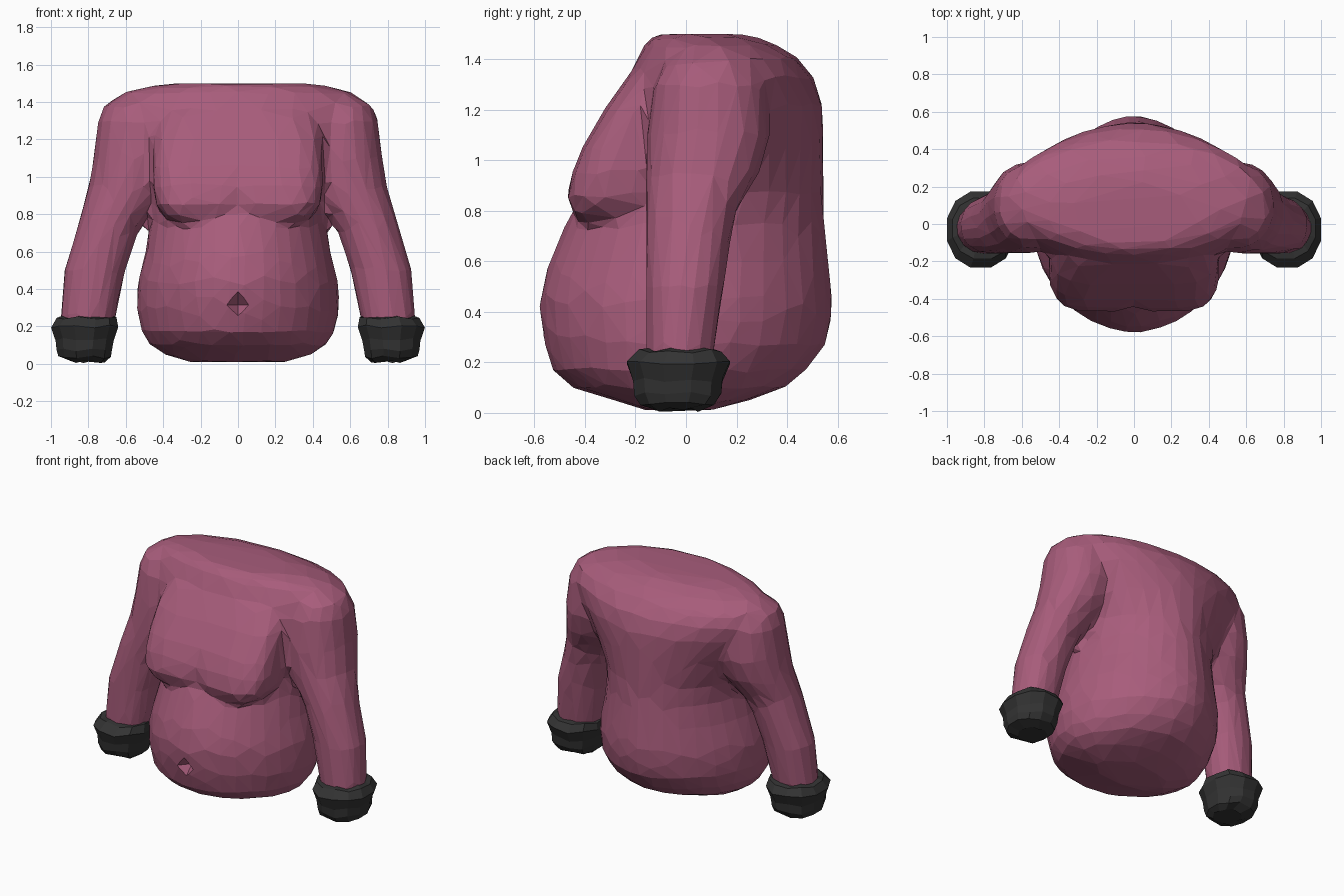
import bpy, bmesh, math
from mathutils import Matrix

cube = bpy.data.objects.get("Cube")
if cube:
    bpy.data.objects.remove(cube, do_unlink=True)


def material(name, rgb):
    m = bpy.data.materials.new(name)
    m.use_nodes = True
    m.diffuse_color = (*rgb, 1)
    bsdf = m.node_tree.nodes["Principled BSDF"]
    bsdf.inputs["Base Color"].default_value = (*rgb, 1)
    bsdf.inputs["Roughness"].default_value = 0.8
    return m


PINK = material("dusty pink cloth", (0.39, 0.108, 0.198))
DARK = material("charcoal cuff", (0.033, 0.033, 0.033))


def loft(bm, rings, sides, front=2.2, side=1, wobble=0.0):
    """Closed skin over rounded rings (z, x0, x1, y0, y1, roundness of the back)."""
    loops = []
    for k, (z, x0, x1, y0, y1, *back) in enumerate(rings):
        loop = []
        for i in range(sides):
            a = 2 * math.pi * (i + 0.5) / sides
            c, s = math.cos(a), math.sin(a)
            power = back[0] if back and s > 0 else front
            u = math.copysign(abs(c) ** (2 / power), c)
            v = math.copysign(abs(s) ** (2 / power), s)
            x = (x0 + x1) / 2 + u * (x1 - x0) / 2
            y = (y0 + y1) / 2 + v * (y1 - y0) / 2
            dz = wobble * math.sin(2.4 * i + k)
            loop.append(bm.verts.new((side * x, y, z + dz)))
        loops.append(loop)
    faces = [bm.faces.new(loops[0]), bm.faces.new(loops[-1])]
    for a, b in zip(loops, loops[1:]):
        for i in range(sides):
            j = (i + 1) % sides
            faces.append(bm.faces.new((a[i], a[j], b[j], b[i])))
    bmesh.ops.recalc_face_normals(bm, faces=faces)


def make_object(name, bm, mat):
    me = bpy.data.meshes.new(name)
    bm.to_mesh(me)
    bm.free()
    me.materials.append(mat)
    ob = bpy.data.objects.new(name, me)
    bpy.context.collection.objects.link(ob)
    return ob


def apply_modifier(ob, kind, **settings):
    m = ob.modifiers.new(kind.title(), kind)
    for key, value in settings.items():
        setattr(m, key, value)
    bpy.context.view_layer.objects.active = ob
    bpy.ops.object.modifier_apply(modifier=m.name)


# Torso: z, half width, front y, back y, back roundness
torso = [
    (0.01, 0.26, -0.16, 0.10, 2.0), (0.05, 0.39, -0.28, 0.25, 2.0),
    (0.10, 0.47, -0.45, 0.39, 1.9), (0.17, 0.515, -0.53, 0.48, 1.8),
    (0.27, 0.54, -0.56, 0.555, 1.75), (0.36, 0.542, -0.575, 0.575, 1.75),
    (0.44, 0.535, -0.58, 0.58, 1.75), (0.52, 0.517, -0.565, 0.575, 1.75),
    (0.60, 0.495, -0.54, 0.565, 1.75), (0.75, 0.47, -0.475, 0.55, 1.75),
    (0.87, 0.475, -0.40, 0.545, 1.75), (1.00, 0.54, -0.36, 0.545, 1.75),
    (1.12, 0.60, -0.33, 0.545, 1.8), (1.22, 0.655, -0.29, 0.54, 1.85),
    (1.32, 0.695, -0.235, 0.51, 1.9), (1.40, 0.69, -0.195, 0.45, 2.0),
    (1.455, 0.60, -0.165, 0.36, 2.0), (1.487, 0.46, -0.14, 0.28, 2.0),
    (1.50, 0.34, -0.10, 0.20, 2.0),
]
# Sleeves: z, inner x, outer x, front y, back y
sleeve = [
    (0.18, 0.665, 0.945, -0.15, 0.10), (0.25, 0.655, 0.95, -0.16, 0.115),
    (0.50, 0.60, 0.93, -0.16, 0.15), (0.70, 0.535, 0.87, -0.16, 0.18),
    (0.79, 0.485, 0.845, -0.16, 0.20), (0.86, 0.42, 0.825, -0.16, 0.235),
    (0.95, 0.37, 0.80, -0.16, 0.29), (1.10, 0.33, 0.775, -0.155, 0.335),
    (1.30, 0.33, 0.75, -0.13, 0.325), (1.38, 0.35, 0.72, -0.09, 0.27),
    (1.43, 0.35, 0.64, -0.03, 0.21),
]
# Chest lobes, sloping back to the collar and meeting in the middle
chest = [
    (0.75, 0.10, 0.31, -0.40, -0.10), (0.785, 0.03, 0.39, -0.445, -0.08),
    (0.85, -0.06, 0.44, -0.472, -0.05), (0.95, -0.13, 0.455, -0.452, -0.03),
    (1.05, -0.18, 0.455, -0.412, 0.0), (1.20, -0.22, 0.45, -0.325, 0.05),
    (1.34, -0.25, 0.40, -0.225, 0.10),
]
bm = bmesh.new()
loft(bm, [(z, -w, w, f, b, p) for z, w, f, b, p in torso], 36, 1.95)
for side in (1, -1):
    loft(bm, sleeve, 18, 2.1, side)
    loft(bm, chest, 24, 3.2, side)

# Fuse everything into one garment, then simplify into facets
body = make_object("sweater_body", bm, PINK)
apply_modifier(body, 'REMESH', mode='VOXEL', voxel_size=0.022)
apply_modifier(body, 'SMOOTH', factor=0.5, iterations=8)
tris = sum(len(p.vertices) - 2 for p in body.data.polygons)
apply_modifier(body, 'DECIMATE', ratio=min(1.0, 1300 / tris))

# Navel: a small diamond pit in the belly
bm = bmesh.new()
bmesh.ops.create_uvsphere(
    bm, u_segments=4, v_segments=2, radius=1,
    matrix=Matrix.Translation((0, -0.57, 0.315)) @ Matrix.Diagonal((0.065, 0.08, 0.075, 1)))
cutter = make_object("navel_cutter", bm, PINK)
cutter.hide_render = True
apply_modifier(body, 'BOOLEAN', operation='DIFFERENCE', object=cutter, solver='EXACT')
bpy.data.objects.remove(cutter, do_unlink=True)
for p in body.data.polygons:
    p.use_smooth = False
    p.material_index = 0

# Cuffs: flared band with a closed lower end
cuff = [
    (0.012, 0.71, 0.89, -0.13, 0.05), (0.035, 0.675, 0.965, -0.185, 0.115),
    (0.075, 0.67, 0.975, -0.21, 0.145), (0.13, 0.66, 0.98, -0.215, 0.15),
    (0.20, 0.635, 1.005, -0.24, 0.18), (0.245, 0.645, 0.975, -0.19, 0.145),
    (0.25, 0.675, 0.945, -0.15, 0.105),
]
for side, name in ((1, "left_cuff"), (-1, "right_cuff")):
    bm = bmesh.new()
    loft(bm, cuff, 12, 2.2, side, 0.008)
    make_object(name, bm, DARK)
